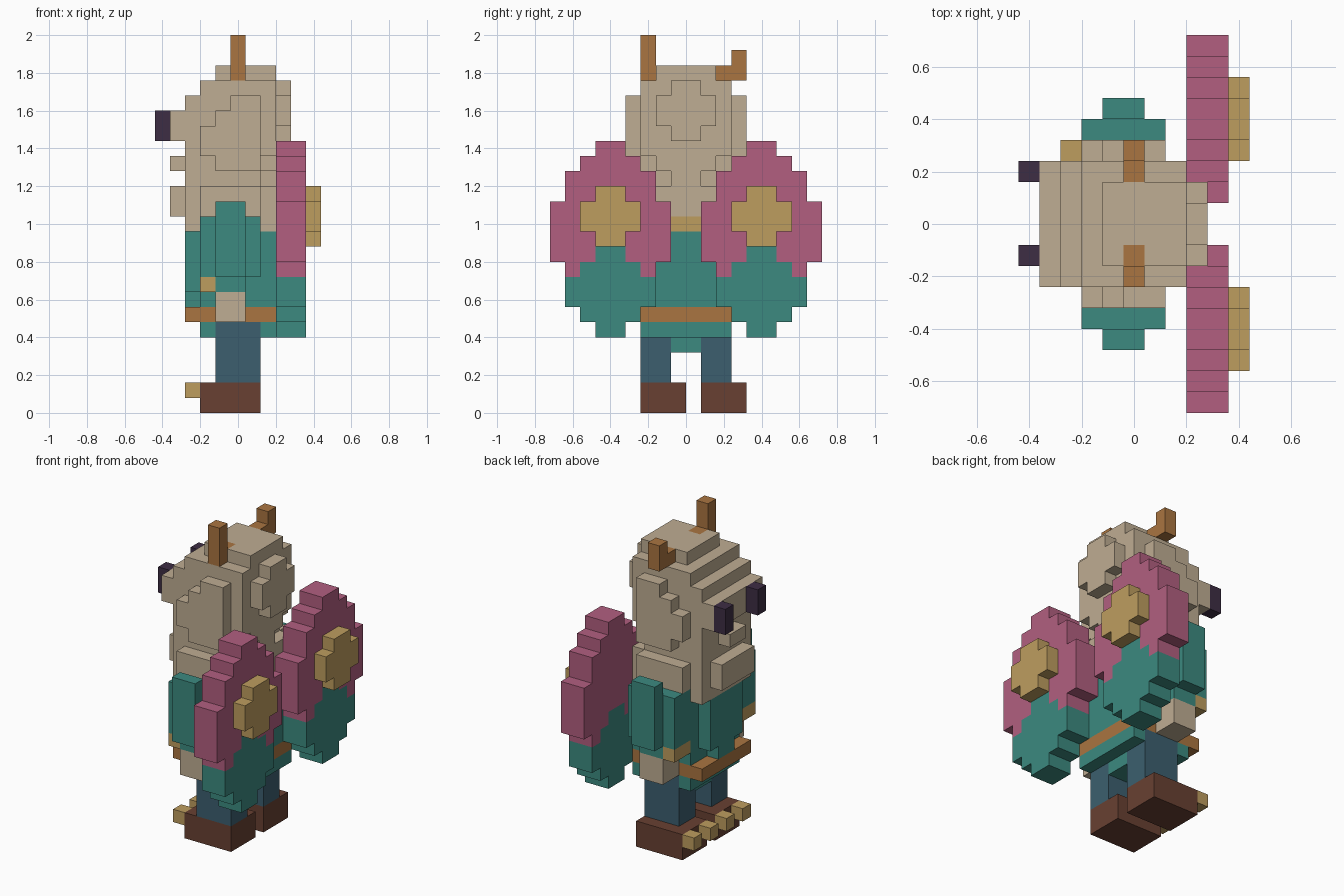
import bpy, bmesh
from itertools import product

cube = bpy.data.objects.get("Cube")
if cube:
    bpy.data.objects.remove(cube, do_unlink=True)

U = 0.08          # block size
X0 = -0.44        # x of block column 0


def material(name, r, g, b):
    lin = [((c / 255 + 0.055) / 1.055) ** 2.4 for c in (r, g, b)] + [1.0]
    m = bpy.data.materials.new(name)
    m.use_nodes = True
    m.diffuse_color = lin
    m.node_tree.nodes["Principled BSDF"].inputs["Base Color"].default_value = lin
    return m


fur = material("beige fur", 191, 173, 147)
teal = material("teal cloth", 60, 138, 128)
pink = material("pink wing", 178, 95, 128)
gold = material("gold", 190, 157, 95)
orange = material("orange brown", 170, 117, 65)
blue = material("blue trousers", 60, 95, 111)
brown = material("dark brown", 104, 64, 50)
plum = material("dark plum", 61, 45, 68)

parts = []        # (name, material, cells)
taken = set()


def part(name, mat, *boxes):
    """Claim block cells from boxes (x0, x1, y0, y1, z0, z1); earlier parts keep their cells."""
    cells = set()
    for x0, x1, y0, y1, z0, z1 in boxes:
        cells |= set(product(range(x0, x1), range(y0, y1), range(z0, z1)))
    cells -= taken
    taken.update(cells)
    parts.append((name, mat, cells))


def pair(name, mat, *boxes):
    """Make a part on +y and its mirror on -y."""
    part(name + "_a", mat, *boxes)
    part(name + "_b", mat, *[(a, b, -d, -c, e, f) for a, b, c, d, e, f in boxes])


# Shoes and toes
part("shoe_a", brown, (3, 7, 1, 4, 0, 2))
part("shoe_b", brown, (3, 7, -3, 0, 0, 2))
for i, y in enumerate((-3, -1, 1, 3)):
    part(f"toe_{i + 1}", gold, (2, 3, y, y + 1, 1, 2))

# Legs, belt and tunic
pair("leg", blue, (4, 7, 1, 3, 2, 6))
part("belt", orange, (2, 8, -3, 3, 6, 7))
part("tunic", teal,
     (4, 7, -1, 1, 4, 5), (3, 8, -3, 3, 5, 6), (3, 8, -3, 3, 7, 12),
     (2, 3, -1, 1, 7, 8), (2, 3, -2, 2, 8, 12))

# Arms: bracelet, hand, sleeve
pair("bracelet", gold, (3, 4, 3, 5, 8, 9))
pair("hand", fur, (4, 6, 3, 5, 6, 8))
pair("sleeve", teal, (4, 6, 3, 5, 8, 9), (3, 7, 3, 5, 9, 13), (4, 6, 5, 6, 9, 14))

# Chest ruff with a gold clasp at the back
part("clasp", gold, (7, 8, -1, 1, 12, 13))
part("ruff", fur,
     (2, 8, -3, 3, 12, 15), (1, 2, -2, 2, 13, 15), (3, 7, -4, 4, 13, 15))

# Horns, one straight and one bent
part("horn_b", orange, (5, 6, -3, -2, 22, 25), (5, 6, -2, -1, 22, 23))
part("horn_a", orange, (5, 6, 2, 4, 22, 23), (5, 6, 3, 4, 22, 24))

# Eyes on the front corners of the face
part("eye_a", plum, (0, 1, 2, 3, 18, 20))
part("eye_b", plum, (0, 1, -2, -1, 18, 20))

# Head: crown, face, jaw, nape
part("head", fur,
     (4, 8, -2, 2, 22, 23), (3, 8, -3, 3, 21, 22), (2, 8, -3, 3, 17, 21),
     (1, 2, -3, 3, 18, 20), (2, 7, -3, 3, 15, 17), (1, 2, -1, 1, 16, 17),
     (7, 8, -2, 2, 16, 17), (7, 8, -1, 1, 15, 16))
pair("cheek", fur, (5, 7, 3, 4, 20, 21), (4, 7, 3, 4, 16, 20), (3, 4, 3, 4, 17, 19))
part("head_back", fur, (8, 9, -1, 1, 18, 22), (8, 9, -2, 2, 19, 21))

# Wings: teal lower half, pink upper half, gold spot
pair("wing_lower", teal,
     (8, 10, 4, 6, 5, 6), (8, 10, 3, 7, 6, 7), (8, 10, 2, 8, 7, 9),
     (8, 10, 3, 7, 9, 10), (8, 10, 4, 6, 10, 11))
pair("wing_upper", pink,
     (8, 10, 2, 8, 9, 10), (8, 10, 1, 9, 10, 14), (8, 10, 2, 8, 14, 16),
     (8, 10, 3, 7, 16, 17), (8, 10, 4, 6, 17, 18))
pair("wing_spot", gold, (10, 11, 4, 6, 11, 15), (10, 11, 3, 7, 12, 14))


def build(name, mat, cells):
    """Skin the outer sides of a part's blocks, then merge flat areas."""
    bm = bmesh.new()
    for c in sorted(cells):
        for axis, side in product(range(3), (0, 1)):
            n = list(c)
            n[axis] += 2 * side - 1
            if tuple(n) in taken:
                continue
            corners = []
            for s, t in ((0, 0), (1, 0), (1, 1), (0, 1)):
                p = list(c)
                p[axis] += side
                p[(axis + 1) % 3] += s
                p[(axis + 2) % 3] += t
                corners.append(bm.verts.new((X0 + p[0] * U, p[1] * U, p[2] * U)))
            bm.faces.new(corners if side else corners[::-1])
    bmesh.ops.remove_doubles(bm, verts=bm.verts[:], dist=0.001)
    bmesh.ops.dissolve_limit(bm, angle_limit=0.01, verts=bm.verts[:], edges=bm.edges[:])
    mesh = bpy.data.meshes.new(name)
    bm.to_mesh(mesh)
    bm.free()
    mesh.materials.append(mat)
    bpy.context.scene.collection.objects.link(bpy.data.objects.new(name, mesh))


for p in parts:
    build(*p)
